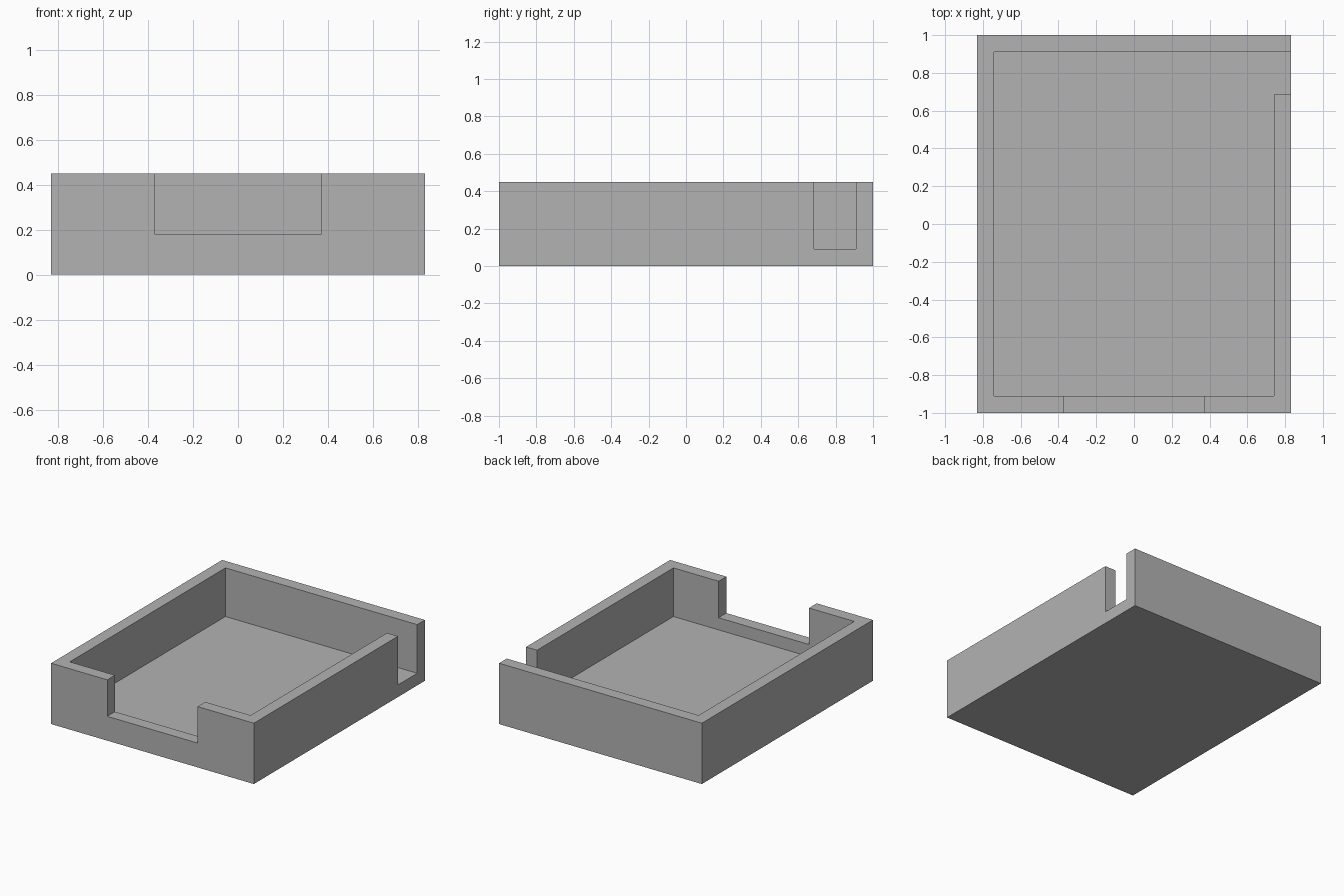
import bpy
import bmesh

cube = bpy.data.objects.get("Cube")
if cube:
    bpy.data.objects.remove(cube, do_unlink=True)

# Overall size, wall thickness and cutout edges
HX, HY, HEIGHT, WALL = 0.83, 1.0, 0.45, 0.09
IX, IY = HX - WALL, HY - WALL
SLOT_Y, NOTCH_X, NOTCH_Z = 0.685, 0.37, 0.18
OVER = 0.2

grey = bpy.data.materials.new("plain grey")
grey.use_nodes = True
colour = (0.45, 0.45, 0.45, 1)
grey.diffuse_color = colour
grey.node_tree.nodes["Principled BSDF"].inputs["Base Color"].default_value = colour


def prism(name, outline, bottom, top):
    """Extrude a counter-clockwise outline from bottom to top."""
    bm = bmesh.new()
    base = bm.faces.new([bm.verts.new((x, y, bottom)) for x, y in outline])
    up = bmesh.ops.extrude_face_region(bm, geom=[base], use_keep_orig=True)["geom"]
    for v in up:
        if isinstance(v, bmesh.types.BMVert):
            v.co.z = top
    bmesh.ops.recalc_face_normals(bm, faces=bm.faces)
    mesh = bpy.data.meshes.new(name)
    bm.to_mesh(mesh)
    bm.free()
    mesh.materials.append(grey)
    obj = bpy.data.objects.new(name, mesh)
    bpy.context.collection.objects.link(obj)
    return obj


def rect(x0, y0, x1, y1):
    return [(x0, y0), (x1, y0), (x1, y1), (x0, y1)]


# Solid tray block
tray = prism("tray", rect(-HX, -HY, HX, HY), 0, HEIGHT)

# Cavity that runs out through the slot in the left wall, beside the back wall
cavity = prism("cavity_cutter", [
    (-IX, -IY), (IX, -IY), (IX, SLOT_Y), (HX + OVER, SLOT_Y),
    (HX + OVER, IY), (-IX, IY)], WALL, HEIGHT + OVER)

# Wide notch in the front wall
notch = prism("front_notch_cutter", rect(-NOTCH_X, -HY - OVER, NOTCH_X, -IY + OVER),
              NOTCH_Z, HEIGHT + OVER)

# Carve the block, then discard the cutters
bpy.context.view_layer.objects.active = tray
for cutter in (cavity, notch):
    cutter.hide_render = True
    mod = tray.modifiers.new(cutter.name, "BOOLEAN")
    mod.operation = "DIFFERENCE"
    mod.solver = "EXACT"
    mod.object = cutter
    bpy.ops.object.modifier_apply(modifier=mod.name)
    bpy.data.objects.remove(cutter, do_unlink=True)
